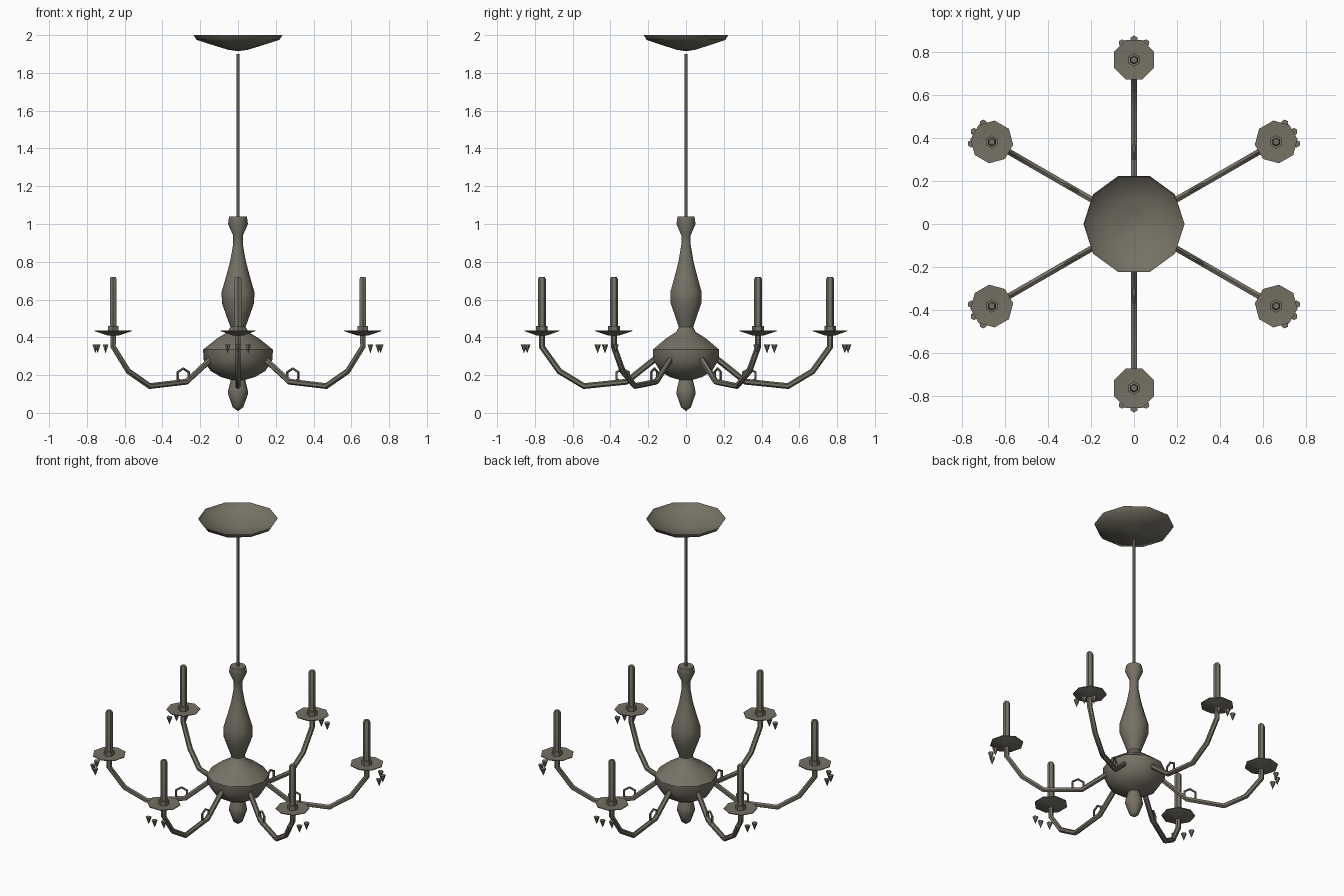
import bpy, bmesh, math
from mathutils import Vector, Matrix

if "Cube" in bpy.data.objects:
    bpy.data.objects.remove(bpy.data.objects["Cube"])

bronze = bpy.data.materials.new("aged_bronze")
bronze.diffuse_color = (0.18, 0.165, 0.128, 1)
bronze.use_nodes = True
bronze.node_tree.nodes["Principled BSDF"].inputs["Base Color"].default_value = bronze.diffuse_color


def finish(bm, name, angle=45, recalc=True):
    if recalc:
        bmesh.ops.recalc_face_normals(bm, faces=bm.faces)
    me = bpy.data.meshes.new(name)
    bm.to_mesh(me)
    bm.free()
    me.materials.append(bronze)
    ob = bpy.data.objects.new(name, me)
    bpy.context.collection.objects.link(ob)
    bpy.ops.object.select_all(action='DESELECT')
    bpy.context.view_layer.objects.active = ob
    ob.select_set(True)
    bpy.ops.object.shade_smooth_by_angle(angle=math.radians(angle))
    return ob


def add_lathe(bm, profile, sides, center=(0, 0), phase=0.0):
    """Turn a (radius, z) profile around a vertical axis."""
    rings = []
    for r, z in profile:
        n = 1 if r == 0 else sides
        ring = []
        for i in range(n):
            a = phase + 2 * math.pi * i / sides
            ring.append(bm.verts.new((center[0] + r * math.cos(a),
                                      center[1] + r * math.sin(a), z)))
        rings.append(ring)
    for lo, hi in zip(rings, rings[1:]):
        for i in range(sides):
            j = (i + 1) % sides
            quad = [lo[i % len(lo)], lo[j % len(lo)],
                    hi[j % len(hi)], hi[i % len(hi)]]
            bm.faces.new(list(dict.fromkeys(quad)))


def add_tube(bm, path, radius, sides, closed=False):
    """Sweep a round section along an (x, z) path lying in the arm plane."""
    pts = [Vector((x, 0, z)) for x, z in path]
    n = len(pts)
    side = Vector((0, 1, 0))
    rings = []
    for i, p in enumerate(pts):
        before = pts[i - 1] if closed or i else p
        after = pts[(i + 1) % n] if closed or i < n - 1 else p
        t = ((p - before).normalized() + (after - p).normalized()).normalized()
        up = t.cross(side)
        ring = []
        for k in range(sides):
            a = 2 * math.pi * k / sides
            ring.append(bm.verts.new(p + radius * (math.cos(a) * up + math.sin(a) * side)))
        rings.append(ring)
    for i in range(n if closed else n - 1):
        a, b = rings[i], rings[(i + 1) % n]
        for k in range(sides):
            j = (k + 1) % sides
            bm.faces.new((a[k], a[j], b[j], b[k]))
    if not closed:
        bm.faces.new(rings[0])
        bm.faces.new(rings[-1])


def lathe(name, profile, sides, **kw):
    bm = bmesh.new()
    add_lathe(bm, profile, sides, **kw)
    return finish(bm, name)


# Ceiling canopy: a shallow open bowl
lathe("ceiling_canopy", [(0, 1.915), (0.05, 1.922), (0.12, 1.943), (0.22, 1.975),
                         (0.235, 2.0)], 10)

# Hanging rod
lathe("hanging_rod", [(0, 1.03), (0.009, 1.03), (0.009, 1.9), (0, 1.9)], 8)

# Turned central column with finial, bulb and vase
lathe("central_column", [
    (0, 0.01), (0.028, 0.03), (0.053, 0.10), (0.051, 0.125), (0.038, 0.175),
    (0.09, 0.19), (0.145, 0.222), (0.182, 0.28), (0.185, 0.335), (0.11, 0.395),
    (0.055, 0.428), (0.04, 0.455), (0.06, 0.51), (0.085, 0.58), (0.087, 0.64),
    (0.065, 0.715), (0.042, 0.80), (0.026, 0.89), (0.026, 0.94), (0.053, 1.0),
    (0.047, 1.04), (0, 1.04)], 10)

REACH = 0.763

# Curved arm
bm = bmesh.new()
add_tube(bm, [(0.15, 0.295), (0.19, 0.265), (0.315, 0.165), (0.54, 0.142), (0.67, 0.22),
              (REACH, 0.35), (REACH, 0.42)], 0.016, 6)
arm = finish(bm, "arm")

# Small ring resting on the arm
bm = bmesh.new()
add_tube(bm, [(0.335 + 0.038 * math.cos(a), 0.197 + 0.038 * math.sin(a))
              for a in [math.pi / 2 + k * math.pi / 3 for k in range(6)]],
         0.007, 5, closed=True)
ring = finish(bm, "arm_ring")

# Drip dish
dish = lathe("drip_dish", [(0, 0.408), (0.03, 0.41), (0.1, 0.433), (0.1, 0.437),
                           (0.03, 0.432), (0, 0.432)],
             8, center=(REACH, 0), phase=math.pi / 8)

# Candle socket and candle
socket = lathe("candle_socket", [(0, 0.42), (0.031, 0.42), (0.031, 0.459), (0, 0.459)],
               6, center=(REACH, 0))
candle = lathe("candle", [(0, 0.45), (0.021, 0.45), (0.021, 0.708), (0.015, 0.72),
                          (0, 0.72)], 6, center=(REACH, 0))

# Three hanging drops around the outer edge of the dish
bm = bmesh.new()
for deg in (-35, 0, 35):
    a = math.radians(deg)
    add_lathe(bm, [(0, 0.315), (0.018, 0.363), (0, 0.363)], 6,
              center=(REACH + 0.095 * math.cos(a), 0.095 * math.sin(a)))
drops = finish(bm, "crystal_drops")

# Repeat each arm assembly six times around the column
for part in (arm, ring, dish, socket, candle, drops):
    for k in range(6):
        ob = part if k == 0 else part.copy()
        if k:
            bpy.context.collection.objects.link(ob)
        ob.name = f"{part.data.name}_{k + 1}"
        ob.rotation_euler.z = math.radians(30 + 60 * k)
